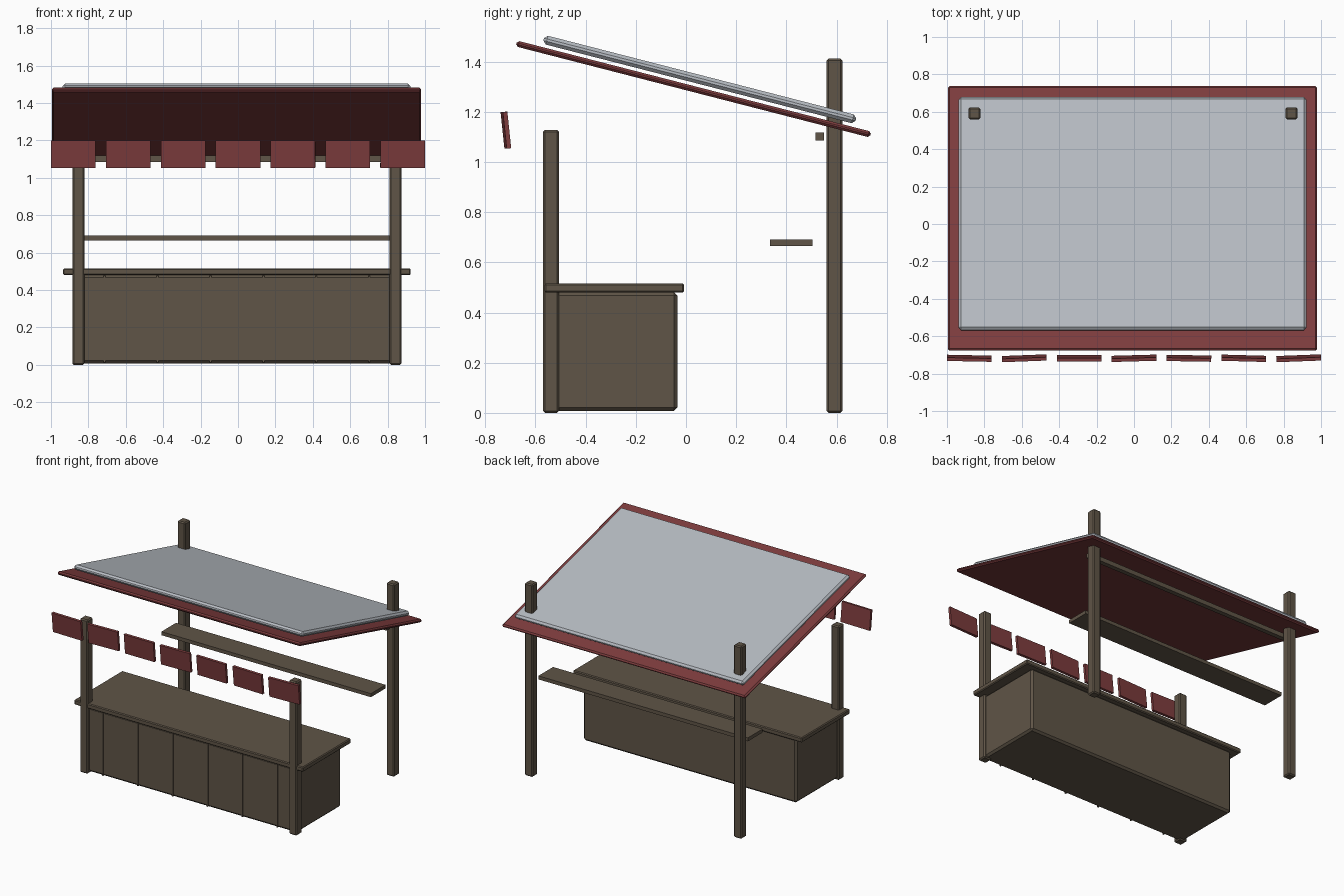
import bpy, math

if "Cube" in bpy.data.objects:
    bpy.data.objects.remove(bpy.data.objects["Cube"])

def material(name, rgb):
    m = bpy.data.materials.new(name)
    m.diffuse_color = (*rgb, 1)
    m.use_nodes = True
    m.node_tree.nodes["Principled BSDF"].inputs["Base Color"].default_value = m.diffuse_color
    return m

WOOD = material("brown wood", (0.115, 0.09, 0.063))
RED = material("dark red cloth", (0.21, 0.046, 0.048))
METAL = material("pale grey sheet", (0.48, 0.51, 0.55))
CX = -0.006  # the stall frame sits slightly left of the flaps

def box(name, mat, centre, size, bevel=0.0, rot=(0, 0, 0)):
    bpy.ops.mesh.primitive_cube_add(size=1, location=centre)
    ob = bpy.context.object
    ob.name = name
    ob.scale = size
    bpy.ops.object.transform_apply(location=False, rotation=False, scale=True)
    ob.rotation_euler = rot
    ob.data.materials.append(mat)
    if bevel:
        b = ob.modifiers.new("bevel", 'BEVEL')
        b.width = bevel
        b.segments = 1
    return ob

def span(name, mat, x, y, z, bevel=0.0):
    """Axis-aligned box from its ranges."""
    lo, hi = zip(x, y, z)
    return box(name, mat, [(a + b) / 2 for a, b in zip(lo, hi)],
               [b - a for a, b in zip(lo, hi)], bevel)

# posts
for side, s in (("left", -1), ("right", 1)):
    px = CX + s * 0.848
    span(side + "_front_post", WOOD, (px - 0.032, px + 0.032), (-0.57, -0.506), (0, 1.128), 0.008)
    span(side + "_back_post", WOOD, (px - 0.032, px + 0.032), (0.56, 0.624), (0, 1.412), 0.008)

# counter body, battens and top
span("counter_body", WOOD, (CX - 0.866, CX + 0.866), (-0.545, -0.034), (0.008, 0.482), 0.014)
for i in range(6):
    bx = CX + (i - 2.5) * 0.283
    span(f"batten_{i + 1}", WOOD, (bx - 0.005, bx + 0.005), (-0.551, -0.54), (0.012, 0.478))
span("counter_top", WOOD, (CX - 0.929, CX + 0.929), (-0.565, -0.007), (0.48, 0.516), 0.006)

# back shelf and roof beam
span("back_shelf", WOOD, (CX - 0.85, CX + 0.85), (0.335, 0.505), (0.666, 0.692))
span("roof_beam", WOOD, (CX - 0.85, CX + 0.85), (0.516, 0.55), (1.085, 1.118))

# sloping roof layers
tilt = -math.atan2(0.36, 1.40)
box("roof_canopy", RED, (CX - 0.002, 0.03, 1.291), (1.974, 1.458, 0.024), 0.009, (tilt, 0, 0))
box("roof_sheet", METAL, (CX - 0.002, 0.055, 1.329), (1.86, 1.285, 0.036), 0.013, (tilt, 0, 0))

# hanging front flaps, each turned a little
for i, yaw in enumerate((-1.2, 2.2, 0, 1.6, -1, -1.6, 2.2)):
    box(f"front_flap_{i + 1}", RED, ((i - 3) * 0.2935, -0.718, 1.127), (0.239, 0.018, 0.146), 0,
        (math.radians(6), 0, math.radians(yaw)))
